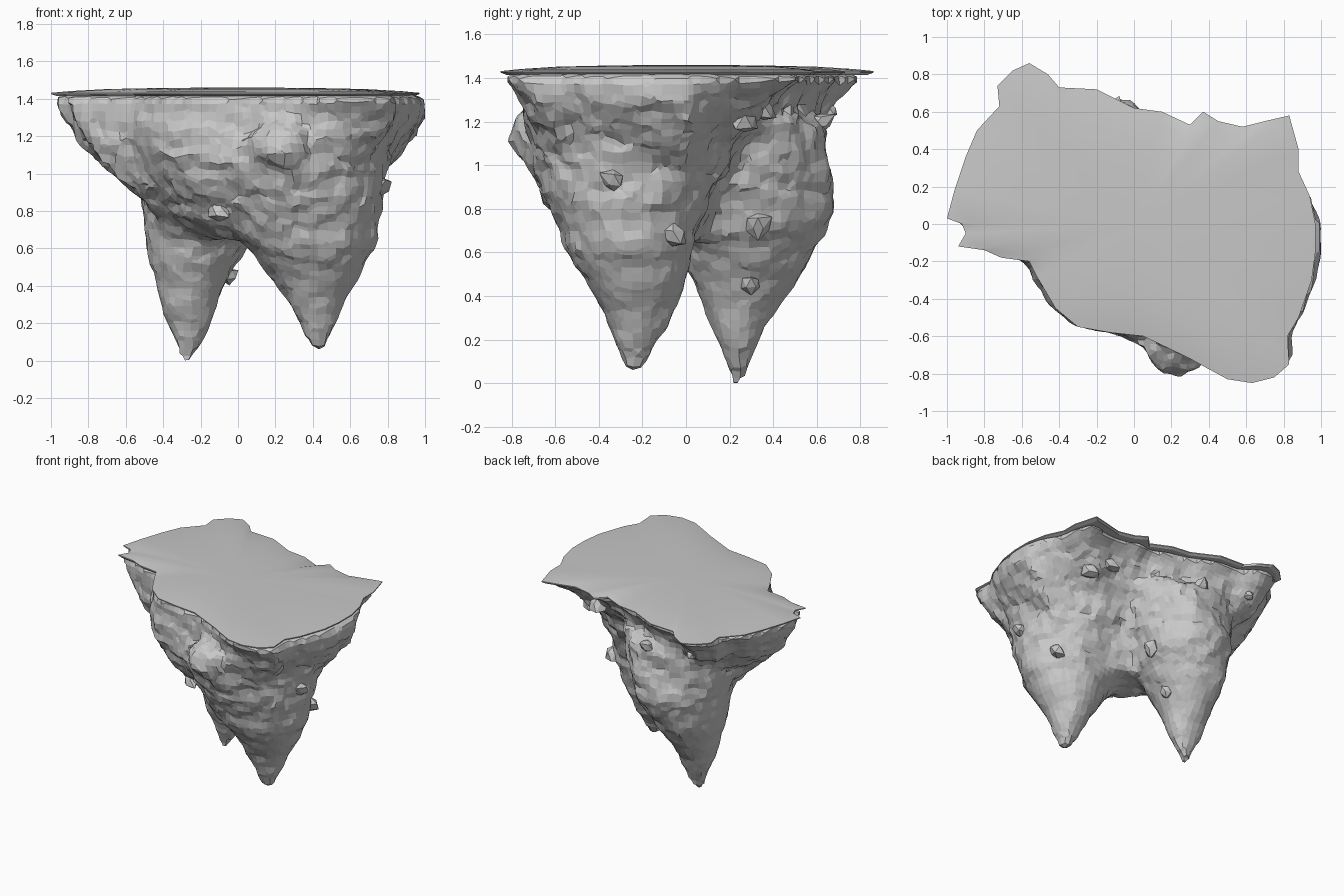
import bpy
import bmesh
import math
import random
from mathutils import Vector, Matrix, noise
from mathutils.bvhtree import BVHTree

random.seed(4)
cube = bpy.data.objects.get("Cube")
if cube:
    bpy.data.objects.remove(cube, do_unlink=True)

stone = bpy.data.materials.new("grey stone")
stone.use_nodes = True
GREY = (0.58, 0.58, 0.58, 1)
stone.diffuse_color = GREY
stone.node_tree.nodes["Principled BSDF"].inputs["Base Color"].default_value = GREY

# Ragged shoreline of the flat top, counter-clockwise
OUTLINE = [
    (.97, 0), (.94, .15), (.88, .28), (.88, .4), (.83, .58), (.7, .55), (.58, .52),
    (.45, .55), (.37, .6), (.3, .53), (.15, .6), (0, .62), (-.2, .72), (-.4, .73),
    (-.46, .8), (-.56, .86), (-.65, .82), (-.73, .74), (-.72, .63), (-.84, .5),
    (-.9, .36), (-.96, .18), (-1, .03), (-.92, 0), (-.9, -.05), (-.94, -.12),
    (-.8, -.14), (-.71, -.18), (-.56, -.2), (-.52, -.28), (-.42, -.45), (-.3, -.55),
    (-.13, -.58), (.05, -.6), (.3, -.72), (.37, -.76), (.5, -.83), (.63, -.85),
    (.75, -.82), (.83, -.75), (.82, -.6), (.88, -.5), (.95, -.3), (.97, -.15)]


def loft(bm, rings):
    """Skin a stack of equal-length rings and cap both ends."""
    loops = [[bm.verts.new(p) for p in ring] for ring in rings]
    for low, high in zip(loops, loops[1:]):
        for i in range(len(low)):
            j = (i + 1) % len(low)
            bm.faces.new((low[i], low[j], high[j], high[i]))
    bm.faces.new(loops[0][::-1])
    bm.faces.new(loops[-1])


def shore_ring(z, left, right, front, back, roundness, hollow):
    """Shoreline fitted to the extents, rounded, and hollowed at the back left corner."""
    ring = []
    for x, y in OUTLINE:
        sx, sy = (right if x > 0 else left), (back if y > 0 else front)
        a = math.atan2(y, x)
        fitted = Vector((x * sx, y * sy / .86, 0))
        ellipse = Vector((math.cos(a) * sx, math.sin(a) * sy, 0))
        inset = hollow * math.sin(2 * a) if x > 0 and y > 0 else 0
        point = fitted.lerp(ellipse, roundness) * (1 - inset)
        ring.append(point + Vector((0, 0, z)))
    return ring


def oval_ring(z, x0, x1, y0, y1, sides=20):
    angles = [math.tau * i / sides for i in range(sides)]
    return [((x0 + x1) / 2 + (x1 - x0) / 2 * math.cos(a),
             (y0 + y1) / 2 + (y1 - y0) / 2 * math.sin(a), z) for a in angles]


def make_object(name, bm):
    bmesh.ops.recalc_face_normals(bm, faces=bm.faces[:])
    mesh = bpy.data.meshes.new(name)
    bm.to_mesh(mesh)
    bm.free()
    mesh.materials.append(stone)
    obj = bpy.data.objects.new(name, mesh)
    bpy.context.collection.objects.link(obj)
    return obj


# Upper mass: height, left, right, front and back extents, roundness, hollow
BODY = [
    (.65, .2, .25, .28, .1, .7, 0), (.75, .42, .5, .45, .15, .6, .2),
    (.9, .58, .72, .62, .27, .5, .3), (1.05, .75, .82, .73, .44, .4, .35),
    (1.2, .89, .96, .78, .65, .25, .3), (1.32, .95, 1.03, .8, .74, .1, .16),
    (1.38, .98, 1.03, .84, .79, .03, .07), (1.425, 1.01, 1.01, .86, .86, 0, 0)]
# Hanging spires: height, x range, y range
BACK_SPIRE = [
    (-.02, -.3, -.25, .21, .26), (.1, -.34, -.2, .18, .3), (.2, -.38, -.14, .14, .34),
    (.3, -.42, -.11, .1, .39), (.4, -.44, -.07, .06, .46), (.5, -.47, -.02, .01, .54),
    (.6, -.49, .04, -.03, .59), (.7, -.5, .12, -.07, .65), (.85, -.52, .17, -.1, .69),
    (1, -.54, .22, -.1, .66), (1.2, -.6, .28, -.1, .64)]
FRONT_SPIRE = [
    (.05, .4, .46, -.29, -.22), (.1, .37, .48, -.3, -.19), (.2, .32, .53, -.33, -.13),
    (.3, .28, .57, -.37, -.06), (.4, .21, .62, -.42, -.02), (.5, .13, .68, -.48, 0),
    (.6, .05, .73, -.54, .03), (.7, -.02, .75, -.58, .06), (.85, -.1, .77, -.66, .12),
    (1, -.2, .79, -.71, .2), (1.2, -.2, .86, -.74, .26)]

bm = bmesh.new()
loft(bm, [shore_ring(*level) for level in BODY])
for spire in (BACK_SPIRE, FRONT_SPIRE):
    loft(bm, [oval_ring(*level) for level in spire])
# Bulge under the front rim
bulge = Matrix.LocRotScale(Vector((.23, -.64, 1.14)), None, Vector((.17, .18, .17)))
bmesh.ops.create_icosphere(bm, subdivisions=2, radius=1, matrix=bulge)
rock = make_object("island_rock", bm)

# Fuse the masses into one skin
remesh = rock.modifiers.new("fuse", "REMESH")
remesh.mode = "VOXEL"
remesh.voxel_size = .045
graph = bpy.context.evaluated_depsgraph_get()
fused = bpy.data.meshes.new_from_object(rock.evaluated_get(graph))
rock.modifiers.clear()
rock.data = fused

# Craggy surface, calmer near the rim and on the spires
for v in fused.vertices:
    p = v.co.copy()
    rim_fade = max(0, min(1, (1.4 - p.z) / .12))
    strength = rim_fade * (.5 + .5 * min(1, max(0, (p.z - .4) / .5)))
    broad = noise.noise_vector(Vector((p.x * 4, p.y * 4, p.z * 7)))
    fine = noise.noise_vector(p * 13)
    v.co = p + (broad * .018 + fine * .024) * strength
    v.co.z = max(0, v.co.z)
for poly in fused.polygons:
    poly.use_smooth = False
if not fused.materials:
    fused.materials.append(stone)

# Loose stones stuck in the sides: cast from outside, radius
STONES = [
    ((3, -.33, .93), .075), ((3, -.06, .67), .07), ((3, .33, .73), .075),
    ((3, .3, .46), .055), ((3, .27, 1.2), .09), ((-.1, -3, .8), .08),
    ((.5, 3, 1.25), .07), ((-.1, 3, 1.2), .07), ((-.5, 3, 1.25), .06)]
bm = bmesh.new()
bm.from_mesh(fused)
tree = BVHTree.FromBMesh(bm)
bm.free()
bm = bmesh.new()
for origin, radius in STONES:
    start = Vector(origin)
    aim = Vector((-start.x, 0, 0)) if start.x == 3 else Vector((0, -start.y, 0))
    hit = tree.ray_cast(start, aim.normalized())[0]
    if hit is None:
        continue
    made = bmesh.ops.create_icosphere(bm, subdivisions=1, radius=radius,
                                      matrix=Matrix.Translation(hit))
    for v in made["verts"]:
        v.co = hit + (v.co - hit) * random.uniform(.5, 1.1)
make_object("loose_stones", bm)

# Gently domed top with a thin overhanging rim: scale, height
TOP = [(.97, 1.415), (1, 1.425), (1, 1.432), (.9, 1.441), (.7, 1.452), (.4, 1.458), (.1, 1.46)]
bm = bmesh.new()
loft(bm, [[(x * s, y * s, z) for x, y in OUTLINE] for s, z in TOP])
top = make_object("island_top", bm)
for poly in top.data.polygons:
    poly.use_smooth = poly.center.z > 1.433
